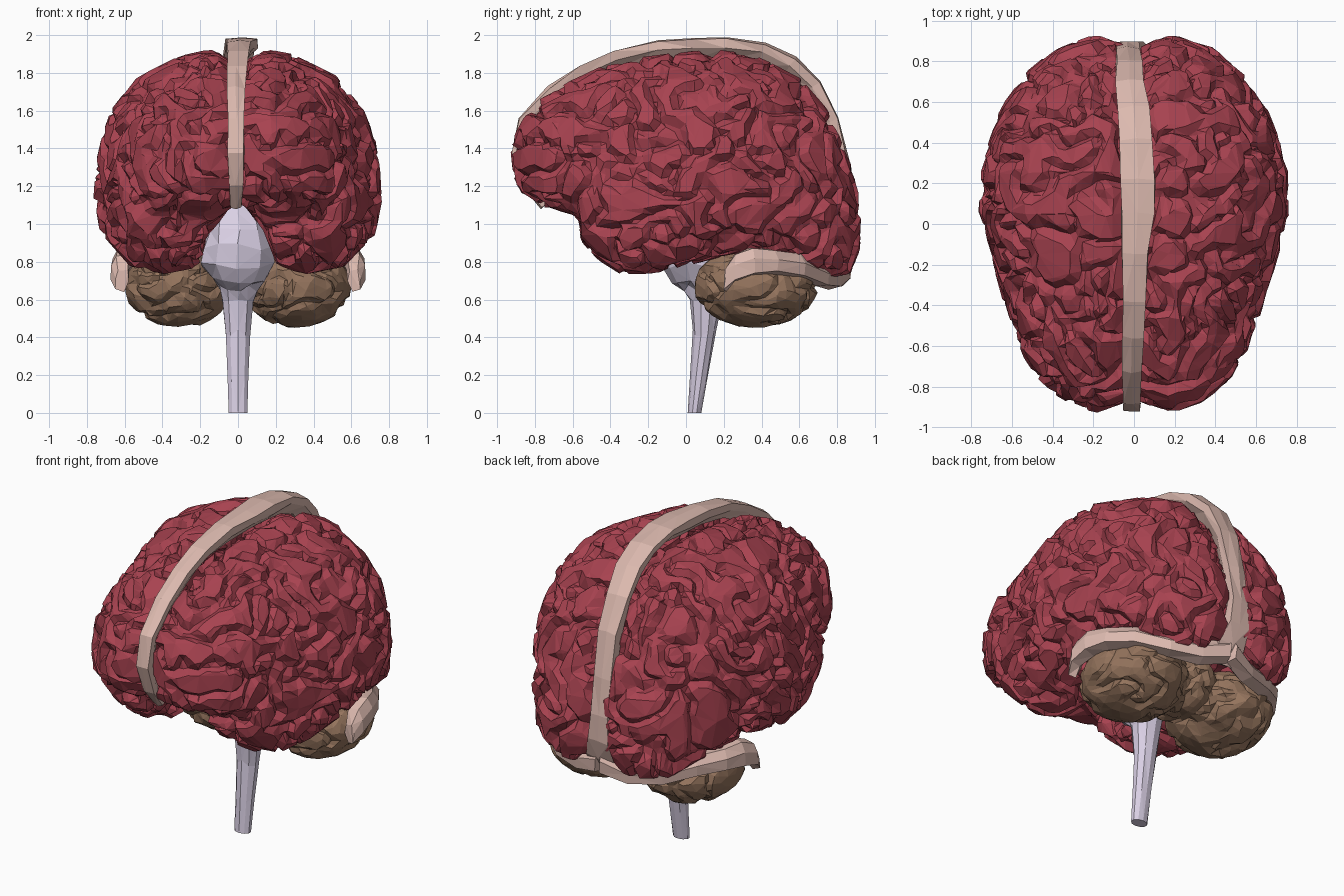
import bpy, bmesh, math, random
from mathutils import Vector, noise, Matrix

if "Cube" in bpy.data.objects:
    bpy.data.objects.remove(bpy.data.objects["Cube"])

random.seed(4)


def material(name, rgb):
    m = bpy.data.materials.new(name)
    m.diffuse_color = (*rgb, 1)
    m.use_nodes = True
    m.node_tree.nodes["Principled BSDF"].inputs["Base Color"].default_value = m.diffuse_color
    return m


RED = material("cortex_red", (0.39, 0.055, 0.08))
BROWN = material("cerebellum_brown", (0.30, 0.175, 0.11))
LILAC = material("stem_lilac", (0.70, 0.63, 0.78))
PINK = material("sinus_pink", (0.72, 0.49, 0.43))


def wobble(amount):
    return amount * Vector([random.uniform(-1, 1) for _ in range(3)])


def finish(name, bm, mat):
    bmesh.ops.recalc_face_normals(bm, faces=bm.faces)
    me = bpy.data.meshes.new(name)
    bm.to_mesh(me)
    bm.free()
    me.materials.append(mat)
    ob = bpy.data.objects.new(name, me)
    bpy.context.collection.objects.link(ob)
    return ob


def loft(name, rings, mat, jitter=0.0):
    """Skin a list of equal-length point rings and cap both ends."""
    bm = bmesh.new()
    vs = [[bm.verts.new(Vector(p) + wobble(jitter)) for p in r] for r in rings]
    n = len(rings[0])
    for a, b in zip(vs, vs[1:]):
        for i in range(n):
            j = (i + 1) % n
            bm.faces.new((a[i], a[j], b[j], b[i]))
    bm.faces.new(vs[0])
    bm.faces.new(vs[-1])
    bmesh.ops.triangulate(bm, faces=bm.faces)
    return finish(name, bm, mat)


def bake(ob, kind, **settings):
    """Add one modifier and make its result the object's mesh."""
    mod = ob.modifiers.new(kind, kind)
    for k, v in settings.items():
        setattr(mod, k, v)
    deps = bpy.context.evaluated_depsgraph_get()
    deps.update()
    me = bpy.data.meshes.new_from_object(ob.evaluated_get(deps))
    ob.modifiers.clear()
    ob.data = me


def carve_folds(ob, mat, freq, depth, width, ratio, jitter, cleft=0.0):
    """Even out the mesh, press winding grooves into it, reduce to facets."""
    bake(ob, 'REMESH', mode='VOXEL', voxel_size=0.021)
    data = [(v.co.copy(), v.normal.copy()) for v in ob.data.vertices]
    for v, (p, nrm) in zip(ob.data.vertices, data):
        q = Vector((p.x * freq[0], p.y * freq[1], p.z * freq[2]))
        q += 0.5 * noise.noise_vector(q * 0.7)
        n = abs(noise.noise(q))
        v.co = p + nrm * (0.008 - depth * max(0, 1 - n / width))
        # edges beside the midline fall away into a cleft
        pull = cleft * max(0, 1 - abs(p.x) / 0.17)
        v.co += (Vector((p.x, 0, 1.35)) - p).normalized() * pull
    bake(ob, 'DECIMATE', ratio=ratio)
    me = ob.data
    for v in me.vertices:
        v.co += wobble(jitter)
    me.materials.clear()
    me.materials.append(mat)
    for f in me.polygons:
        f.use_smooth = False
        f.material_index = 0


# Cerebral hemispheres: y, half width, top z, bottom z, bottom z at the midline
STATIONS = [
    (-0.915, 0.20, 1.48, 1.26, 1.25), (-0.86, 0.35, 1.58, 1.17, 1.14),
    (-0.75, 0.48, 1.68, 1.10, 1.08), (-0.60, 0.56, 1.77, 1.06, 1.08),
    (-0.565, 0.57, 1.79, 1.03, 1.08), (-0.545, 0.58, 1.80, 0.90, 1.09),
    (-0.46, 0.61, 1.84, 0.82, 1.10),
    (-0.34, 0.65, 1.87, 0.74, 1.10), (-0.15, 0.70, 1.905, 0.745, 1.09),
    (0.05, 0.755, 1.925, 0.80, 1.08), (0.25, 0.75, 1.92, 0.84, 1.05),
    (0.45, 0.70, 1.865, 0.83, 1.00), (0.60, 0.63, 1.78, 0.79, 0.92),
    (0.75, 0.52, 1.62, 0.72, 0.80), (0.86, 0.38, 1.36, 0.74, 0.80),
    (0.915, 0.22, 1.17, 0.86, 0.90)]
OUTER = [(0.8, 0.03), (0.95, 0.13), (1, 0.3), (0.975, 0.5), (0.89, 0.7),
         (0.69, 0.865), (0.4, 0.965), (0.16, 1.0)]


def hemisphere_ring(s, y, w, zt, zb, zm):
    h = zt - zb
    ring = [(w * u, zb + h * v) for u, v in OUTER]
    ring += [(0.015, zt - 0.03 * h), (0.015, (zt + zm) / 2), (0.015, zm)]
    ring += [(w * 0.23, zb + 0.6 * (zm - zb)), (w * 0.33, zb + 0.12 * (zm - zb)), (w * 0.55, zb)]
    return [(s * x, y, z) for x, z in ring]


for side, s in (("left", -1), ("right", 1)):
    hemi = loft(side + "_hemisphere", [hemisphere_ring(s, *st) for st in STATIONS], RED)
    carve_folds(hemi, RED, (7, 7, 7), 0.048, 0.25, 0.2, 0.005, 0.06)

# Cerebellum: two lobes and the middle ridge, with flatter folds
bm = bmesh.new()
for c, r in (((-0.31, 0.37, 0.67), (0.28, 0.32, 0.21)),
             ((0.31, 0.37, 0.67), (0.28, 0.32, 0.21)),
             ((0, 0.40, 0.72), (0.16, 0.24, 0.17))):
    bmesh.ops.create_icosphere(bm, subdivisions=4, radius=1,
                               matrix=Matrix.Translation(c) @ Matrix.Diagonal((*r, 1)))
cerebellum = finish("cerebellum", bm, BROWN)
carve_folds(cerebellum, BROWN, (6, 6, 9), 0.025, 0.25, 0.2, 0.005)

# Brain stem: z, centre y, half width, half depth
STEM = [(0, 0.045, 0.052, 0.036), (0.2, 0.07, 0.058, 0.048), (0.42, 0.098, 0.068, 0.062),
        (0.58, 0.105, 0.085, 0.085), (0.66, 0.10, 0.105, 0.11), (0.70, 0.07, 0.15, 0.145),
        (0.78, 0.055, 0.20, 0.175), (0.88, 0.05, 0.19, 0.185), (0.98, 0.06, 0.165, 0.17),
        (1.07, 0.08, 0.14, 0.14), (1.20, 0.12, 0.10, 0.11)]
loft("brain_stem", [[(rx * math.cos(a) + (random.uniform(-.012, .012) if z > .6 else 0),
                      cy + ry * math.sin(a), z + (random.uniform(-.02, .02) if z else 0))
                     for a in [math.tau * (k + 0.5) / 10 for k in range(10)]]
                    for z, cy, rx, ry in STEM], LILAC)


def sweep(name, path, section, out_of, jitter):
    """Carry a cross-section along a path of (x, y, z, width, height)."""
    pts = [Vector(p[:3]) for p in path]
    rings = []
    for i, p in enumerate(pts):
        t = (pts[min(i + 1, len(pts) - 1)] - pts[max(i - 1, 0)]).normalized()
        out = out_of(t)
        across = t.cross(out).normalized()
        w, h = path[i][3:]
        rings.append([p + across * (a * w) + out * (b * h) for a, b in section])
    return loft(name, rings, PINK, jitter)


# Midline sinus: ribbon with a keel running into the cleft
MIDLINE = [
    (-0.01, -0.77, 1.08, 0.03, 0.05), (-0.01, -0.87, 1.2, 0.036, 0.06),
    (-0.01, -0.925, 1.38, 0.042, 0.06), (-0.01, -0.885, 1.56, 0.042, 0.06),
    (-0.01, -0.73, 1.725, 0.044, 0.06), (-0.005, -0.56, 1.84, 0.048, 0.06),
    (0.0, -0.38, 1.92, 0.055, 0.06), (0.005, -0.15, 1.97, 0.065, 0.065),
    (0.015, 0.05, 1.988, 0.08, 0.07), (0.02, 0.22, 1.993, 0.085, 0.07),
    (0.01, 0.42, 1.96, 0.08, 0.07), (0.0, 0.58, 1.885, 0.075, 0.07),
    (-0.02, 0.71, 1.755, 0.07, 0.07), (-0.025, 0.81, 1.56, 0.062, 0.07),
    (-0.03, 0.87, 1.3, 0.06, 0.07), (-0.03, 0.905, 1.08, 0.06, 0.07),
    (-0.02, 0.90, 0.92, 0.065, 0.07), (0.0, 0.86, 0.79, 0.09, 0.08),
    (0.0, 0.80, 0.69, 0.08, 0.08)]
RIBBON = [(-1, -0.1), (0, 0), (1, -0.1), (0.95, -0.8), (0.2, -1.7), (-0.2, -1.7), (-0.95, -0.8)]
sweep("midline_sinus", MIDLINE, RIBBON,
      lambda t: Vector((1, 0, 0)).cross(t).normalized(), 0.006)

# Side sinuses: bands wrapping round the top of the cerebellum
SIDE_PATH = [(0, 0.82, 0.77, 0.05, 0.07), (0.16, 0.77, 0.72, 0.055, 0.065),
             (0.34, 0.70, 0.73, 0.055, 0.06), (0.48, 0.59, 0.78, 0.055, 0.06),
             (0.57, 0.46, 0.80, 0.055, 0.065), (0.61, 0.35, 0.80, 0.055, 0.075),
             (0.625, 0.26, 0.765, 0.045, 0.07), (0.615, 0.21, 0.70, 0.03, 0.055)]
BAND = [(1, -0.8), (1.1, 0.2), (0.5, 1), (-1, 1), (-1.2, 0), (-0.3, -1)]
for side, s in (("left", -1), ("right", 1)):
    sweep(side + "_side_sinus", [(s * p[0], *p[1:]) for p in SIDE_PATH],
          [(-s * a, b) for a, b in BAND], lambda t: Vector((0, 0, 1)), 0.006)
